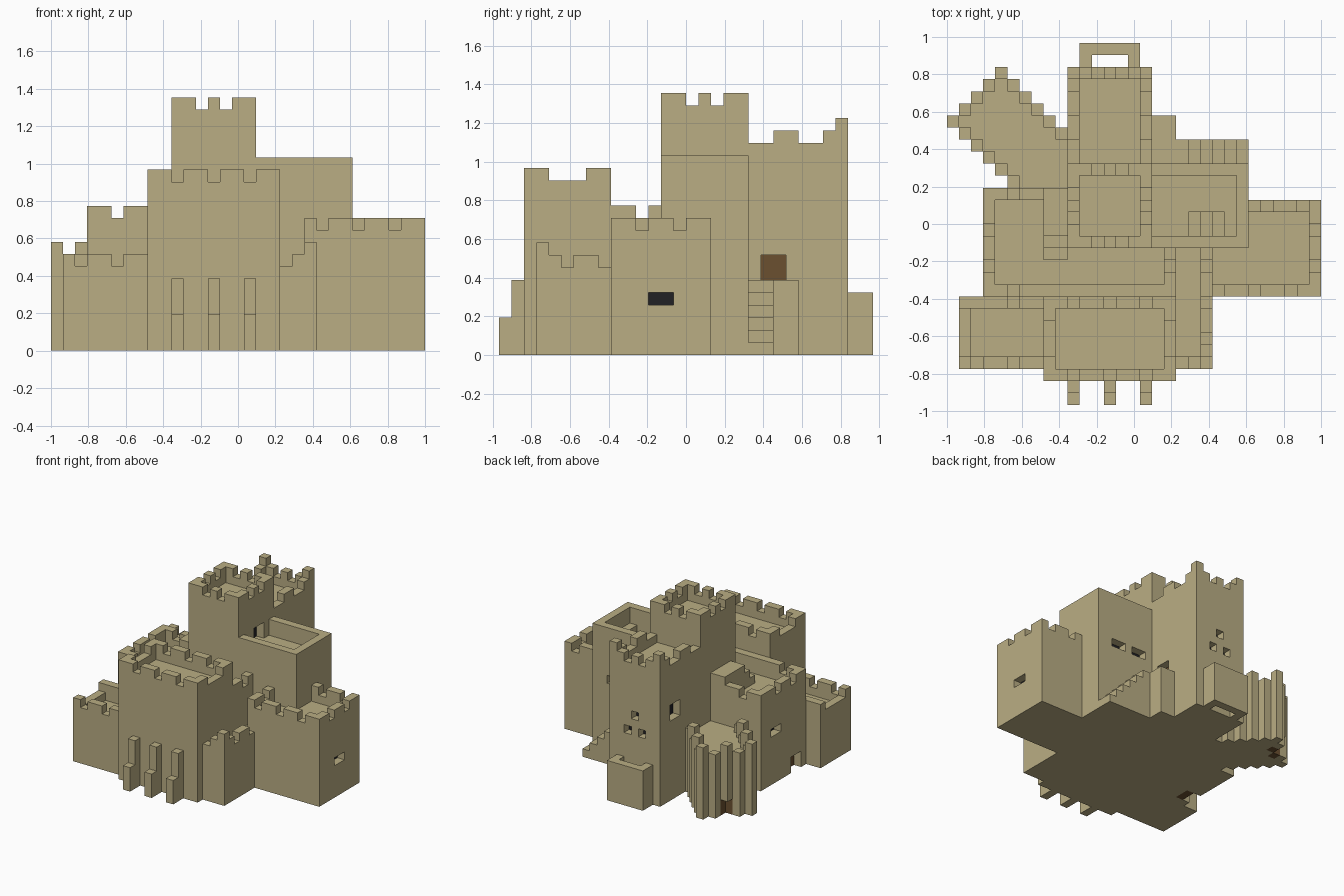
import bpy
import bmesh
from itertools import product
from mathutils import Vector

default_cube = bpy.data.objects.get("Cube")
if default_cube:
    bpy.data.objects.remove(default_cube, do_unlink=True)

UNIT = 2 / 31                      # edge of one building block
ORIGIN = Vector((-1, -30 / 31, 0))
STONE, WOOD, SHADOW = range(3)


def make_material(name, colour):
    material = bpy.data.materials.new(name)
    material.use_nodes = True
    material.diffuse_color = (*colour, 1)
    shader = material.node_tree.nodes["Principled BSDF"]
    shader.inputs["Base Color"].default_value = (*colour, 1)
    shader.inputs["Roughness"].default_value = 0.9
    return material


MATERIALS = [
    make_material("sandstone", (0.49, 0.42, 0.23)),
    make_material("door_wood", (0.147, 0.08, 0.03)),
    make_material("window_dark", (0.015, 0.015, 0.018)),
]

# The two corners across and the two along each axis-aligned block face
AXES = [Vector((1, 0, 0)), Vector((0, 1, 0)), Vector((0, 0, 1))]


def area(heights, x_span, y_span, height):
    """Set the height of a rectangle of columns."""
    for column in product(range(*x_span), range(*y_span)):
        heights[column] = height


def battlement(heights, x_span, y_span, top, sides, x_gaps=(), y_gaps=()):
    """Raise the named sides (n, s, e, w) of a rectangle, one lower at the gaps."""
    (west, east), (south, north) = x_span, y_span
    rows = {"s": south, "n": north - 1}
    columns = {"w": west, "e": east - 1}
    for side in sides:
        if side in rows:
            for x in range(west, east):
                heights[x, rows[side]] = top - (x in x_gaps)
        else:
            for y in range(south, north):
                heights[columns[side], y] = top - (y in y_gaps)


def opening(x_span, y_span, z_span, inward, material):
    """A recess one block deep, with a coloured back."""
    cells = product(range(*x_span), range(*y_span), range(*z_span))
    return [(cell, inward, material) for cell in cells]


def build(name, heights, openings=()):
    """Turn columns of blocks into one clean flat-faced shell."""
    solid = {(x, y, z): STONE for (x, y), top in heights.items() for z in range(top)}
    for cell, inward, material in openings:
        solid.pop(cell, None)
    for cell, inward, material in openings:
        behind = tuple(a + b for a, b in zip(cell, inward))
        if behind in solid:
            solid[behind] = material

    bm = bmesh.new()
    corners = {}

    def corner(position):
        key = tuple(round(c) for c in position)
        if key not in corners:
            corners[key] = bm.verts.new(ORIGIN + Vector(key) * UNIT)
        return corners[key]

    for cell, material in solid.items():
        base = Vector(cell)
        for axis, step in product(range(3), (-1, 1)):
            normal = AXES[axis] * step
            if tuple(round(c) for c in base + normal) in solid:
                continue
            u, v = AXES[(axis + 1) % 3], AXES[(axis + 2) % 3]
            start = base + AXES[axis] * (step > 0)
            loop = [start, start + u, start + u + v, start + v]
            if step < 0:
                loop.reverse()
            face = bm.faces.new([corner(p) for p in loop])
            face.material_index = material
    bmesh.ops.dissolve_limit(bm, angle_limit=0.01, verts=bm.verts[:],
                             edges=bm.edges[:], delimit={"MATERIAL"})
    mesh = bpy.data.meshes.new(name)
    bm.to_mesh(mesh)
    bm.free()
    for material in MATERIALS:
        mesh.materials.append(material)
    bpy.context.collection.objects.link(bpy.data.objects.new(name, mesh))


# Directions pointing into a wall
TO_WEST, TO_EAST, TO_SOUTH = (-1, 0, 0), (1, 0, 0), (0, -1, 0)

# Front tower
h = {}
xs, ys = (8, 19), (2, 9)
area(h, xs, ys, 13)
battlement(h, xs, ys, 15, "wens", (10, 13, 16), (4, 5, 6))
build("front_tower", h)

# Stepped buttresses
for number, x in enumerate((10, 13, 16)):
    build(f"front_buttress_{number}", {(x, 0): 3, (x, 1): 6})

# Low wing beside the front tower
h = {}
xs, ys = (1, 8), (3, 9)
area(h, xs, ys, 6)
battlement(h, xs, ys, 8, "wns", (2, 5), (4, 5, 6, 7))
h[1, 8] = h[2, 8] = 8
build("low_west_wing", h)

# Low bastion with a wall rising to its corner
h = {}
area(h, (19, 22), (3, 9), 6)
for step in range(3):
    h[19 + step, 3] = 7 + step
for y, top in zip(range(4, 9), (8, 7, 8, 8, 7)):
    h[21, y] = top
build("low_east_bastion", h)
h = {}
area(h, (19, 21), (9, 13), 6)
build("bastion_walk", h)

# Middle block, its roof walk and the steps to the tall tower
h = {}
xs, ys = (3, 10), (9, 18)
area(h, xs, ys, 10)
area(h, (10, 19), (9, 13), 10)
battlement(h, (3, 19), (9, 13), 12, "se", (5,), (11,))
battlement(h, xs, ys, 12, "wn", (5,), (11, 14))
for y in range(12, 18):
    area(h, (8, 10), (y, y + 1), min(y - 1, 13))
build("middle_block", h,
      opening((3, 4), (10, 12), (0, 2), TO_EAST, WOOD)
      + opening((3, 4), (14, 16), (6, 7), TO_EAST, SHADOW))

# East tower
h = {}
xs, ys = (21, 31), (9, 17)
area(h, xs, ys, 9)
battlement(h, xs, ys, 11, "n", (26, 29))
battlement(h, xs, ys, 11, "s", (22, 25, 28))
battlement(h, xs, ys, 11, "e", (), (11, 14))
battlement(h, xs, (9, 13), 11, "w", (), (11,))
build("east_tower", h, opening((30, 31), (12, 14), (4, 5), TO_WEST, SHADOW))

# Keep with a plain parapet and a stairwell
h = {}
xs, ys = (17, 25), (13, 20)
area(h, xs, ys, 14)
battlement(h, xs, ys, 16, "nse")
for step in range(3):
    area(h, (20 + step, 21 + step), (14, 16), 13 - step)
build("keep", h,
      opening((21, 23), (19, 20), (9, 10), TO_SOUTH, SHADOW)
      + opening((18, 20), (19, 20), (9, 10), TO_SOUTH, SHADOW))

# Tall tower
h = {}
xs, ys = (10, 17), (13, 20)
area(h, xs, ys, 19)
battlement(h, xs, ys, 21, "nswe", (12, 14), (15, 17))
build("tall_tower", h, opening((16, 17), (16, 18), (14, 16), TO_WEST, SHADOW))

# Back tower with raised corners
h = {}
xs, ys = (10, 17), (20, 28)
area(h, xs, ys, 16)
battlement(h, xs, ys, 18, "nwe", (12, 14), (20, 21, 24, 25))
h[10, 27] = h[16, 27] = 19
build("back_tower", h,
      opening((16, 17), (21, 23), (6, 8), TO_WEST, WOOD)
      + opening((10, 11), (24, 26), (10, 12), TO_EAST, SHADOW)
      + opening((13, 14), (27, 28), (10, 11), TO_SOUTH, SHADOW)
      + opening((12, 13), (27, 28), (8, 9), TO_SOUTH, SHADOW)
      + opening((14, 15), (27, 28), (8, 9), TO_SOUTH, SHADOW))

# Hollow shaft at the back
h = {}
area(h, (11, 16), (28, 30), 5)
area(h, (12, 15), (28, 29), 0)
build("back_shaft", h)

# Outside stairs and landing
h = {}
area(h, (17, 19), (20, 24), 6)
for step in range(6):
    area(h, (19 + step, 20 + step), (20, 22), 6 - step)
build("outside_stairs", h)

# Diagonal gatehouse, its rim crenellated on alternate columns
floor = {(x, y) for x in range(10)
         for y in range(max(18, 23 - x), min(24 + x, 32 - x))}
joined = floor | {(10, y) for y in range(18, 23)} | {(x, 17) for x in range(5, 10)}
h = {}
for x, y in floor:
    around = {(x + 1, y), (x - 1, y), (x, y + 1), (x, y - 1)}
    h[x, y] = 7 if around <= joined else 9 - x % 2
build("diagonal_gatehouse", h,
      opening((2, 3), (25, 26), (0, 2), TO_SOUTH, WOOD)
      + opening((2, 3), (25, 26), (0, 2), TO_EAST, WOOD))
